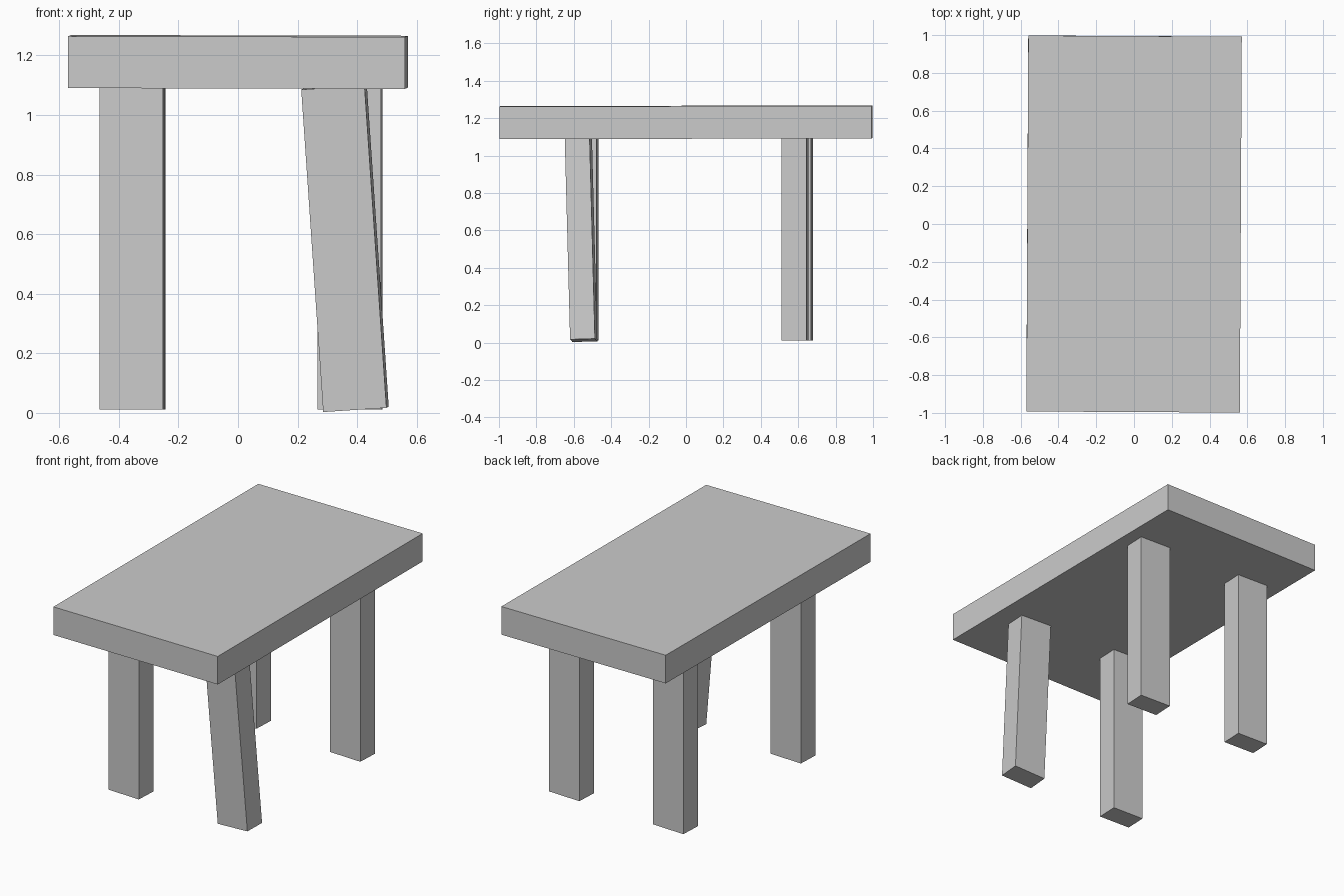
import bpy
from math import radians
from mathutils import Euler, Vector

if "Cube" in bpy.data.objects:
    bpy.data.objects.remove(bpy.data.objects["Cube"])


def box(name, size, base, rot=(0, 0, 0)):
    """Box whose bottom-face centre sits at base, tilted by rot (degrees)."""
    euler = Euler([radians(a) for a in rot])
    offset = Vector((0, 0, size[2] / 2))
    offset.rotate(euler)
    bpy.ops.mesh.primitive_cube_add(size=1, location=Vector(base) + offset, rotation=euler)
    obj = bpy.context.object
    obj.name = name
    obj.scale = size
    bpy.ops.object.transform_apply(location=False, rotation=False, scale=True)
    return obj


# Thick slab top, very slightly askew
box("tabletop", (1.13, 1.99, 0.174), (0, 0, 1.091), (0.12, 0.13, -0.3))

# Three upright legs, each slightly twisted
LEG = (0.213, 0.133, 1.082)
for name, x, y in (("front_left_leg", -0.355, -0.54),
                   ("back_left_leg", -0.353, 0.607),
                   ("back_right_leg", 0.376, 0.583)):
    box(name, LEG, (x, y, 0.011), (0, 0, -2.5))

# Leaning front right leg
box("front_right_leg", (0.213, 0.133, 1.085), (0.396, -0.547, 0.012), (1.75, -3.8, -3.5))
